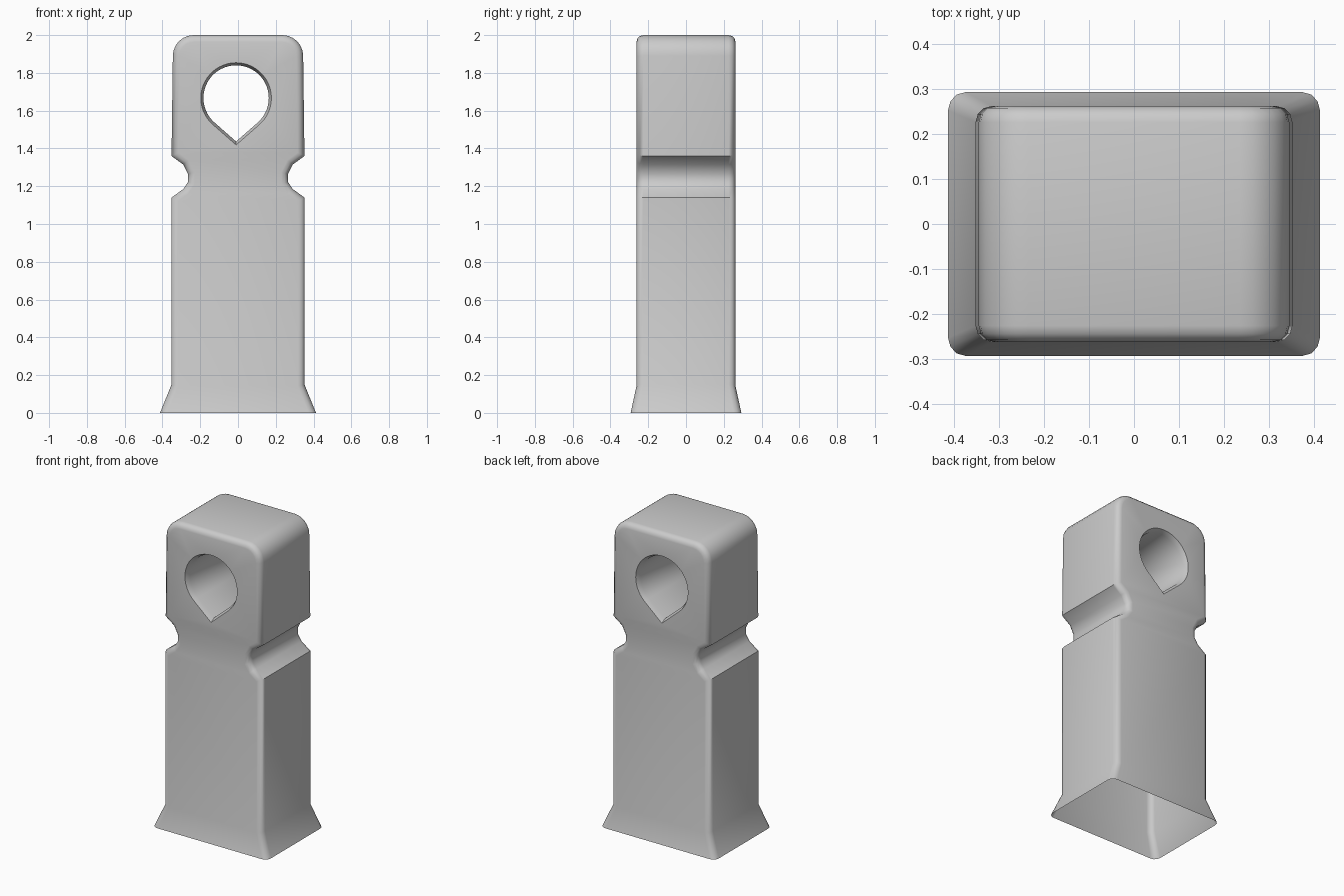
import bpy, bmesh, math
from mathutils import Vector

cube = bpy.data.objects.get("Cube")
if cube:
    bpy.data.objects.remove(cube, do_unlink=True)

HALF_DEPTH, FOOT_DEPTH = 0.262, 0.293
RIM = 0.036
WAIST_TOP = 7  # outline index where the head begins

grey = bpy.data.materials.new("light_grey")
grey.use_nodes = True
colour = (0.6, 0.6, 0.6, 1)
grey.diffuse_color = colour
grey.node_tree.nodes["Principled BSDF"].inputs["Base Color"].default_value = colour

# Right half of the outline: flared foot, waist notch, rounded head
half = [(0.413, 0), (0.352, 0.15), (0.352, 1.14), (0.29, 1.185), (0.265, 1.222),
        (0.265, 1.265), (0.29, 1.315), (0.352, 1.36), (0.345, 1.89)]
for i in range(1, 7):
    a = math.radians(90 * i / 6)
    half.append((0.235 + 0.11 * math.cos(a), 1.89 + 0.11 * math.sin(a)))
half = [Vector(p) for p in half]


def outline(inset):
    """Whole outline, moved inward by inset; the foot stays on the ground."""
    points = half + [Vector((0, half[-1].y))]
    normals = []
    for p, q in zip(points, points[1:]):
        d = (q - p).normalized()
        normals.append(Vector((d.y, -d.x)))
    right = [(half[0].x - inset / normals[0].x, 0)]
    for p, n, m in zip(half[1:], normals, normals[1:]):
        moved = p - (n + m) * inset / (1 + n.dot(m))
        right.append((moved.x, moved.y))
    return right + [(-x, z) for x, z in reversed(right)]


def teardrop(r):
    """Round hole drawn to a point at the bottom."""
    cx, cz, steps = -0.01, 1.667, 40
    tip = r * 1.33
    reach = math.acos(r / tip)
    start, sweep = reach - math.pi / 2, 2 * (math.pi - reach)
    ring = [(cx, cz - tip)]
    for i in range(steps + 1):
        a = start + sweep * i / steps
        ring.append((cx + r * math.cos(a), cz + r * math.sin(a)))
    return ring


bm = bmesh.new()


def add_loop(points, y):
    foot_y = y * FOOT_DEPTH / HALF_DEPTH
    return [bm.verts.new((x, foot_y if z == 0 else y, z)) for x, z in points]


def join(loops, closed):
    for a, b in zip(loops, loops[1:]):
        for i in range(0 if closed else 1, len(a)):
            bm.faces.new((a[i - 1], a[i], b[i], b[i - 1]))


# Outer walls with rounded front and back rims, open at the ground
sections = []
for k in range(4):
    a = math.radians(90 * k / 3)
    sections.append((RIM * (1 - math.sin(a)), -HALF_DEPTH + RIM * (1 - math.cos(a))))
sections += [(inset, -y) for inset, y in reversed(sections)]
walls = [add_loop(outline(inset), y) for inset, y in sections]
join(walls, False)

# Teardrop tunnel with a narrow chamfer at each end
tunnel = [add_loop(teardrop(r), y) for r, y in
          ((0.187, -HALF_DEPTH), (0.173, -0.23), (0.173, 0.23), (0.187, HALF_DEPTH))]
join(tunnel, True)

# Front and back: strips up to the waist, then the head around the hole
for edge, hole in ((walls[0], tunnel[0]), (walls[-1], tunnel[-1])):
    for i in range(WAIST_TOP):
        bm.faces.new((edge[i], edge[i + 1], edge[-2 - i], edge[-1 - i]))
    head = edge[WAIST_TOP:len(edge) - WAIST_TOP]
    border = []
    for loop in (head, hole):
        for i in range(len(loop)):
            border.append(bm.edges.get((loop[i - 1], loop[i])))
    bmesh.ops.triangle_fill(bm, edges=border, use_beauty=True, normal=(0, 1, 0))

bmesh.ops.recalc_face_normals(bm, faces=bm.faces[:])
mesh = bpy.data.meshes.new("body")
bm.to_mesh(mesh)
bm.free()
mesh.materials.append(grey)
body = bpy.data.objects.new("body", mesh)
bpy.context.collection.objects.link(body)
bpy.context.view_layer.objects.active = body
body.select_set(True)
bpy.ops.object.shade_smooth_by_angle(angle=math.radians(45))
